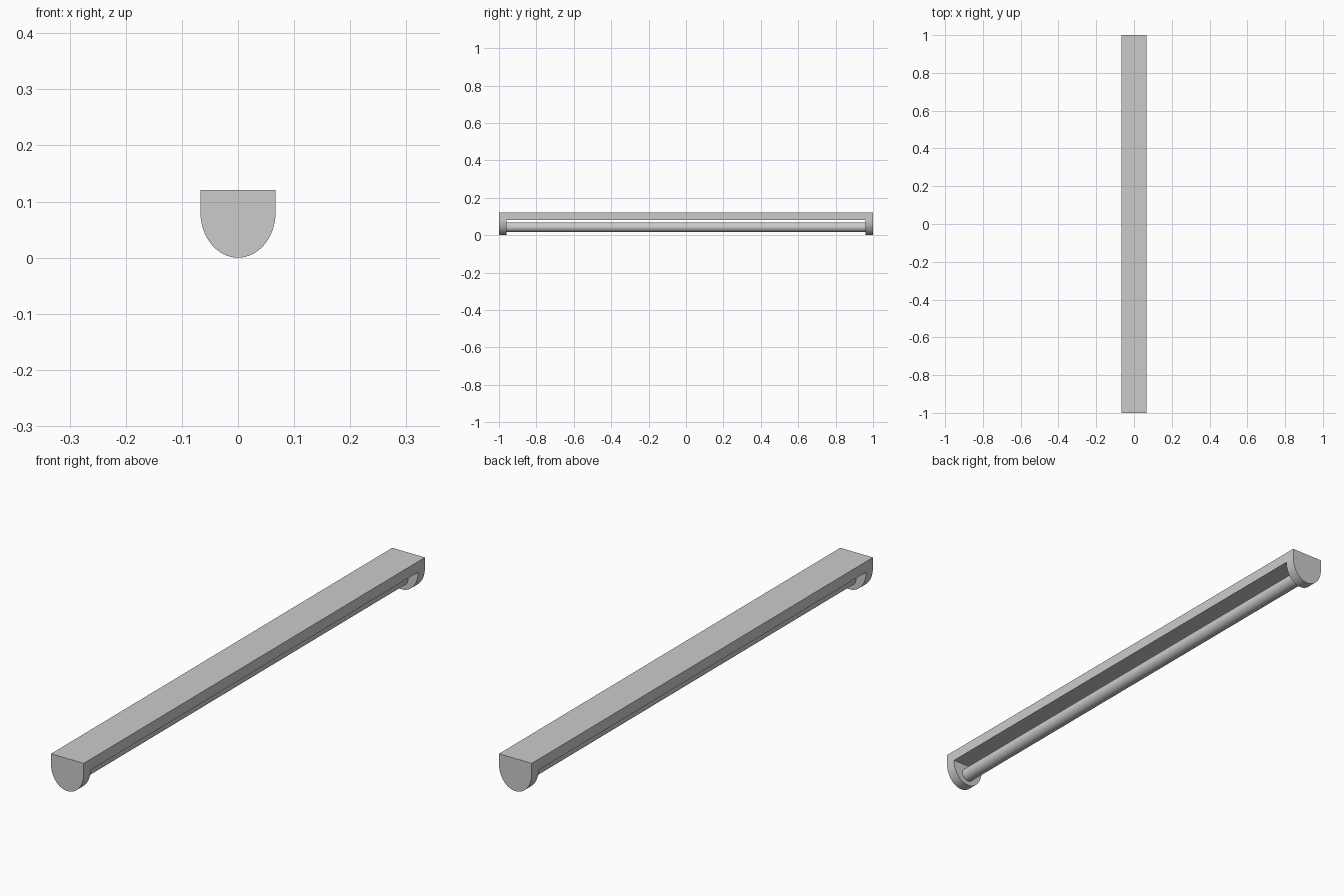
import bpy, bmesh, math
from mathutils import Matrix

if "Cube" in bpy.data.objects:
    bpy.data.objects.remove(bpy.data.objects["Cube"])

W, H, ZB = 0.067, 0.121, 0.081   # half width, total height, housing underside
CAP = 0.04                       # end cap thickness


def finish(bm, name):
    bmesh.ops.recalc_face_normals(bm, faces=bm.faces)
    mesh = bpy.data.meshes.new(name)
    bm.to_mesh(mesh)
    bm.free()
    ob = bpy.data.objects.new(name, mesh)
    bpy.context.collection.objects.link(ob)
    bpy.context.view_layer.objects.active = ob
    ob.select_set(True)
    bpy.ops.object.shade_smooth_by_angle(angle=math.radians(30))
    ob.select_set(False)
    return ob


def extrude_profile(name, pts, y0, y1):
    bm = bmesh.new()
    face = bm.faces.new([bm.verts.new((x, y0, z)) for x, z in pts])
    ext = bmesh.ops.extrude_face_region(bm, geom=[face])
    verts = [v for v in ext["geom"] if isinstance(v, bmesh.types.BMVert)]
    bmesh.ops.translate(bm, verts=verts, vec=(0, y1 - y0, 0))
    return finish(bm, name)


# Housing bar
extrude_profile("housing", [(-W, ZB), (W, ZB), (W, H), (-W, H)], -1, 1)

# Half-elliptical end caps hanging below the housing
N = 32
arc = [(W * math.cos(math.pi * i / N), ZB - ZB * math.sin(math.pi * i / N))
       for i in range(N + 1)]
extrude_profile("end_cap_front", arc, -1, -1 + CAP)
extrude_profile("end_cap_back", arc, 1 - CAP, 1)

# Light tube held between the caps
bm = bmesh.new()
bmesh.ops.create_cone(bm, cap_ends=True, segments=32, radius1=0.026, radius2=0.026,
                      depth=2 * (1 - CAP),
                      matrix=Matrix.Translation((0, 0, 0.043)) @ Matrix.Rotation(math.pi / 2, 4, 'X'))
finish(bm, "light_tube")
